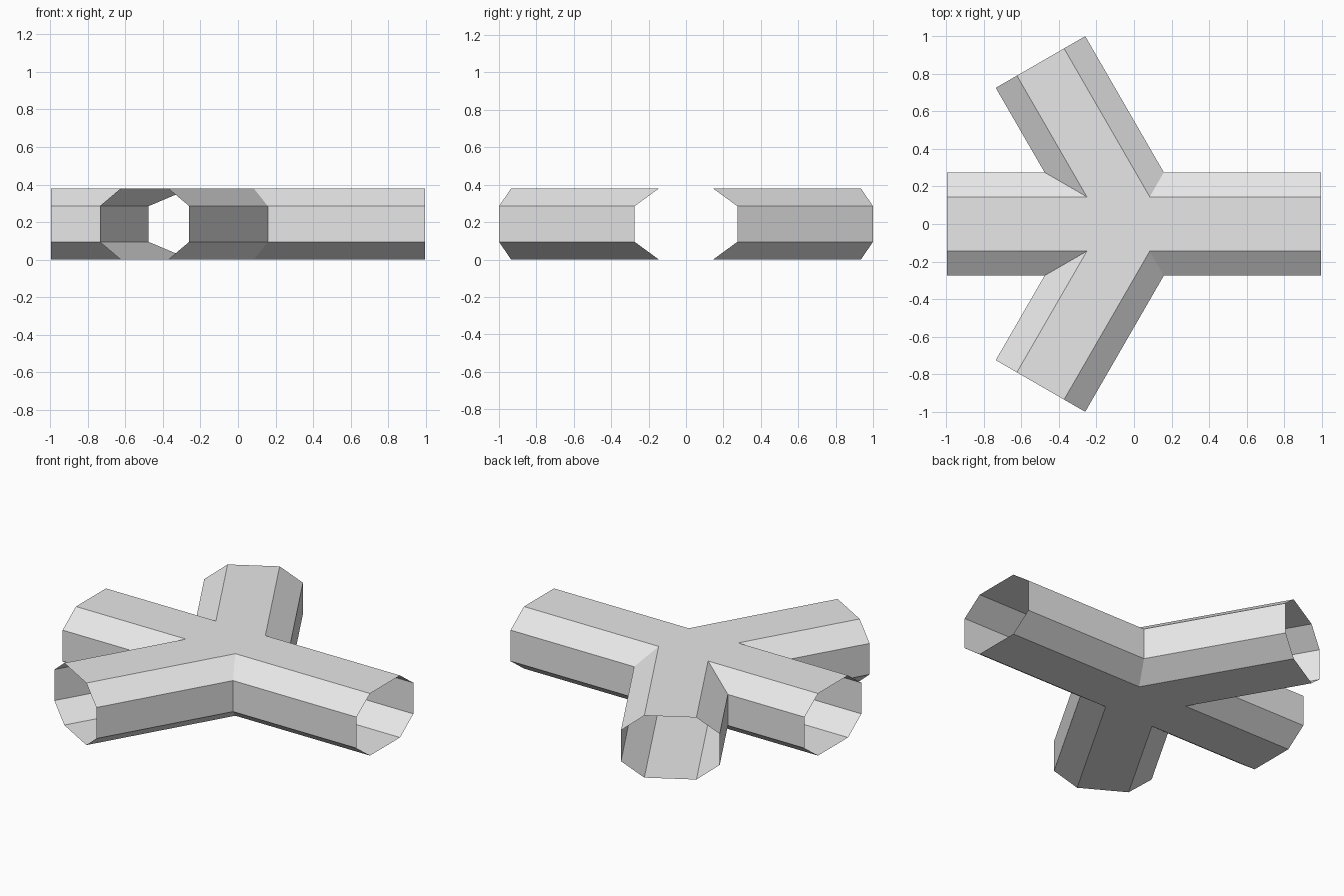
import bpy
import bmesh
from math import cos, sin, radians
from mathutils import Vector

cube = bpy.data.objects.get("Cube")
if cube:
    bpy.data.objects.remove(cube, do_unlink=True)

ARM_ANGLES = [0, 120, 180, 240]
ARM_LENGTH = 0.996
# Half of the octagonal tube section: (half width, height)
PROFILE = [(0.145, 0.0), (0.275, 0.095), (0.275, 0.285), (0.145, 0.38)]


def polar(angle, radius):
    return Vector((cos(radians(angle)) * radius, sin(radians(angle)) * radius, 0))


def section(bm, point_at):
    """Vertices of one half section, placed by a rule from the half width."""
    return [bm.verts.new(point_at(w) + Vector((0, 0, z))) for w, z in PROFILE]


def arm_end(angle, side):
    return lambda w: polar(angle, ARM_LENGTH) + polar(angle + 90 * side, w)


def crotch(first, second):
    half = (second - first) / 2
    return lambda w: polar(first + half, w / sin(radians(half)))


bm = bmesh.new()
walls = []
count = len(ARM_ANGLES)

# Mitred side walls between each pair of neighbouring arms
for i, first in enumerate(ARM_ANGLES):
    second = ARM_ANGLES[(i + 1) % count]
    if second <= first:
        second += 360
    rows = [section(bm, arm_end(first, 1)),
            section(bm, crotch(first, second)),
            section(bm, arm_end(second, -1))]
    for a, b in zip(rows, rows[1:]):
        for k in range(len(PROFILE) - 1):
            bm.faces.new((a[k], a[k + 1], b[k + 1], b[k]))
    walls.append(rows)

# Flat floor and roof: one strip per arm and a panel in the middle
for level in (0, -1):
    for i in range(count):
        before, after = walls[i - 1], walls[i]
        bm.faces.new((before[1][level], before[2][level],
                      after[0][level], after[1][level]))
    bm.faces.new([rows[1][level] for rows in walls])

bmesh.ops.recalc_face_normals(bm, faces=bm.faces[:])
# Turn the open shell outward if the roof ended up facing down
roof = max(bm.faces, key=lambda f: f.calc_center_median().z)
if roof.normal.z < 0:
    bmesh.ops.reverse_faces(bm, faces=bm.faces[:])

mesh = bpy.data.meshes.new("tunnel_junction")
bm.to_mesh(mesh)
bm.free()
junction = bpy.data.objects.new("tunnel_junction", mesh)
bpy.context.collection.objects.link(junction)

# Plain grey
grey = bpy.data.materials.new("light_grey")
grey.use_nodes = True
colour = (0.8, 0.8, 0.8, 1)
grey.diffuse_color = colour
grey.node_tree.nodes["Principled BSDF"].inputs["Base Color"].default_value = colour
mesh.materials.append(grey)
